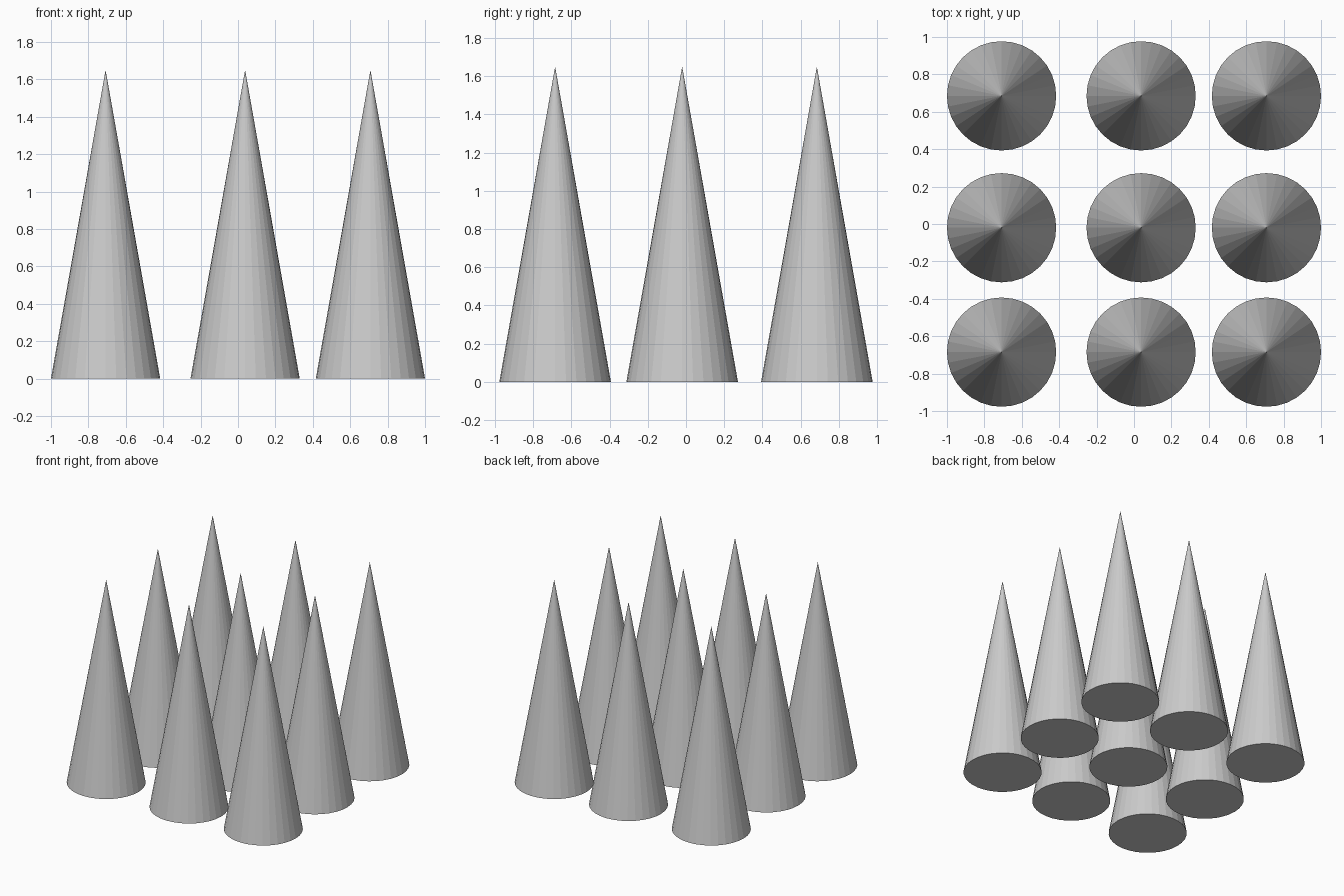
import bpy

if "Cube" in bpy.data.objects:
    bpy.data.objects.remove(bpy.data.objects["Cube"])

RADIUS, HEIGHT = 0.292, 1.65
COLUMNS = (-0.708, 0.038, 0.708)
ROWS = (-0.685, -0.02, 0.685)

# 3 x 3 grid of slender, flat-shaded cones standing on the ground
for r, y in enumerate(ROWS, 1):
    for c, x in enumerate(COLUMNS, 1):
        bpy.ops.mesh.primitive_cone_add(vertices=32, radius1=RADIUS, radius2=0,
                                        depth=HEIGHT, location=(x, y, HEIGHT / 2))
        bpy.context.object.name = f"cone_row{r}_column{c}"
